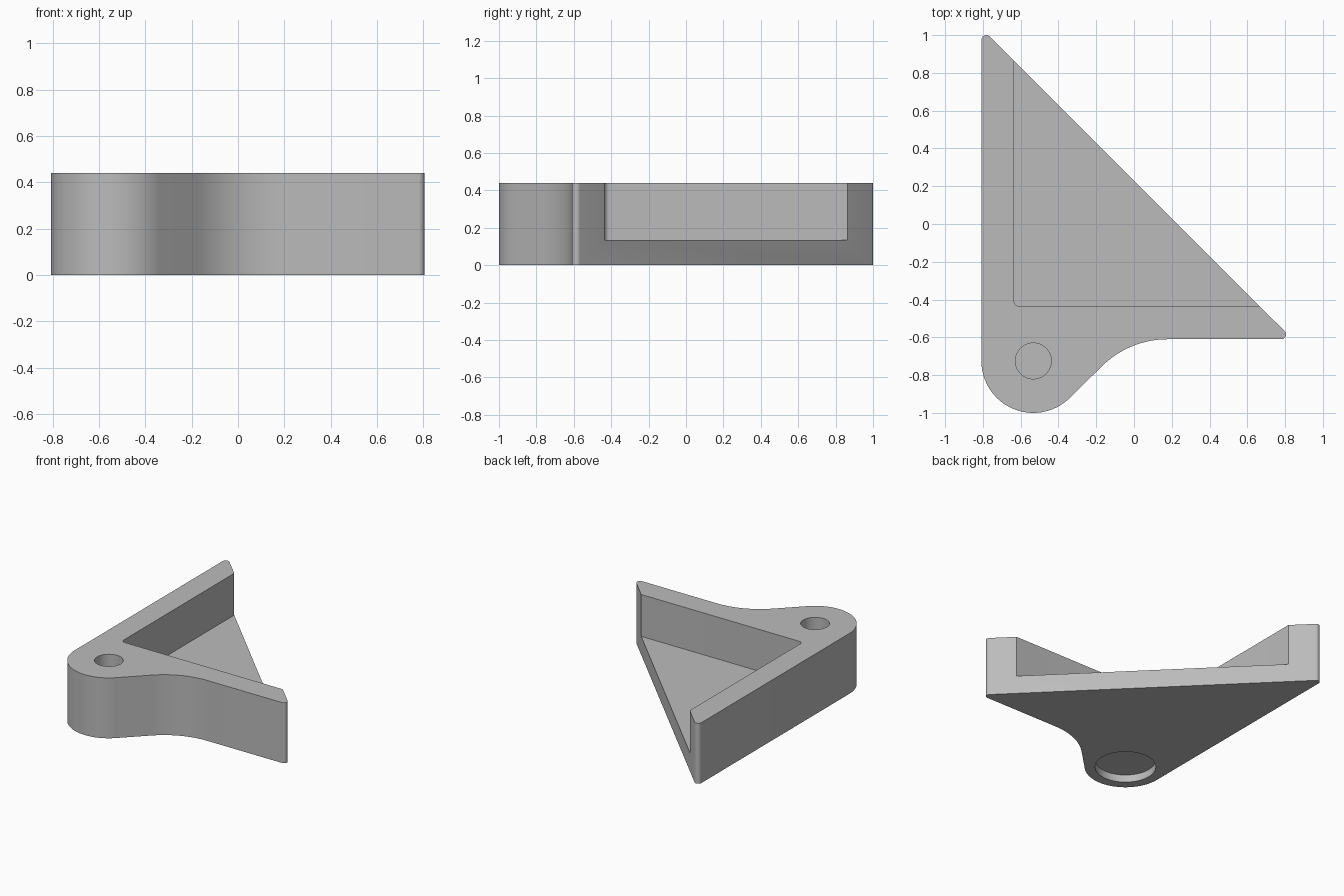
import bpy, bmesh, math

if "Cube" in bpy.data.objects:
    bpy.data.objects.remove(bpy.data.objects["Cube"], do_unlink=True)

HEIGHT = 0.44
FLOOR = 0.135

grey = bpy.data.materials.new("plain grey")
grey.use_nodes = True
colour = (0.5, 0.5, 0.5, 1)
grey.diffuse_color = colour
grey.node_tree.nodes["Principled BSDF"].inputs["Base Color"].default_value = colour


def arc(cx, cy, r, start, end, steps):
    """Points on an arc, angles in degrees."""
    angles = [math.radians(start + (end - start) * i / steps) for i in range(steps + 1)]
    return [(cx + r * math.cos(a), cy + r * math.sin(a)) for a in angles]


def prism(name, outline, z0, z1):
    """Solid with the given outline between two heights."""
    bm = bmesh.new()
    face = bm.faces.new([bm.verts.new((x, y, z0)) for x, y in outline])
    top = bmesh.ops.extrude_face_region(bm, geom=[face])["geom"]
    verts = [v for v in top if isinstance(v, bmesh.types.BMVert)]
    bmesh.ops.translate(bm, verts=verts, vec=(0, 0, z1 - z0))
    bmesh.ops.recalc_face_normals(bm, faces=bm.faces)
    mesh = bpy.data.meshes.new(name)
    bm.to_mesh(mesh)
    bm.free()
    mesh.materials.append(grey)
    ob = bpy.data.objects.new(name, mesh)
    bpy.context.collection.objects.link(ob)
    return ob


# Corner body: rounded boss, concave blend, two rounded tips
boss = (-0.533, -0.725)
outline = (
    arc(*boss, 0.275, 180, 315, 36)
    + arc(0.18, -1.11, 0.5, 135, 90, 16)
    + arc(0.78, -0.585, 0.025, -90, 45, 10)
    + arc(-0.782, 0.975, 0.025, 45, 180, 10)
)
body = prism("corner_bracket", outline, 0, HEIGHT)

# Pocket open on the diagonal side, blind screw hole, shallow recess underneath
pocket = arc(-0.605, -0.407, 0.03, 180, 270, 8) + [(1.2, -0.437), (1.2, 1.2), (-0.635, 1.2)]
cutters = [
    prism("pocket_cutter", pocket, FLOOR, 1),
    prism("hole_cutter", arc(*boss, 0.095, 0, 354, 59), 0.075, 1),
    prism("recess_cutter", arc(*boss, 0.205, 0, 354, 59), -0.5, 0.055),
]

bpy.context.view_layer.objects.active = body
body.select_set(True)
for cutter in cutters:
    cut = body.modifiers.new(cutter.name, "BOOLEAN")
    cut.operation = "DIFFERENCE"
    cut.solver = "EXACT"
    cut.object = cutter
    bpy.ops.object.modifier_apply(modifier=cut.name)
    bpy.data.objects.remove(cutter, do_unlink=True)

bpy.ops.object.shade_smooth_by_angle(angle=math.radians(30))
